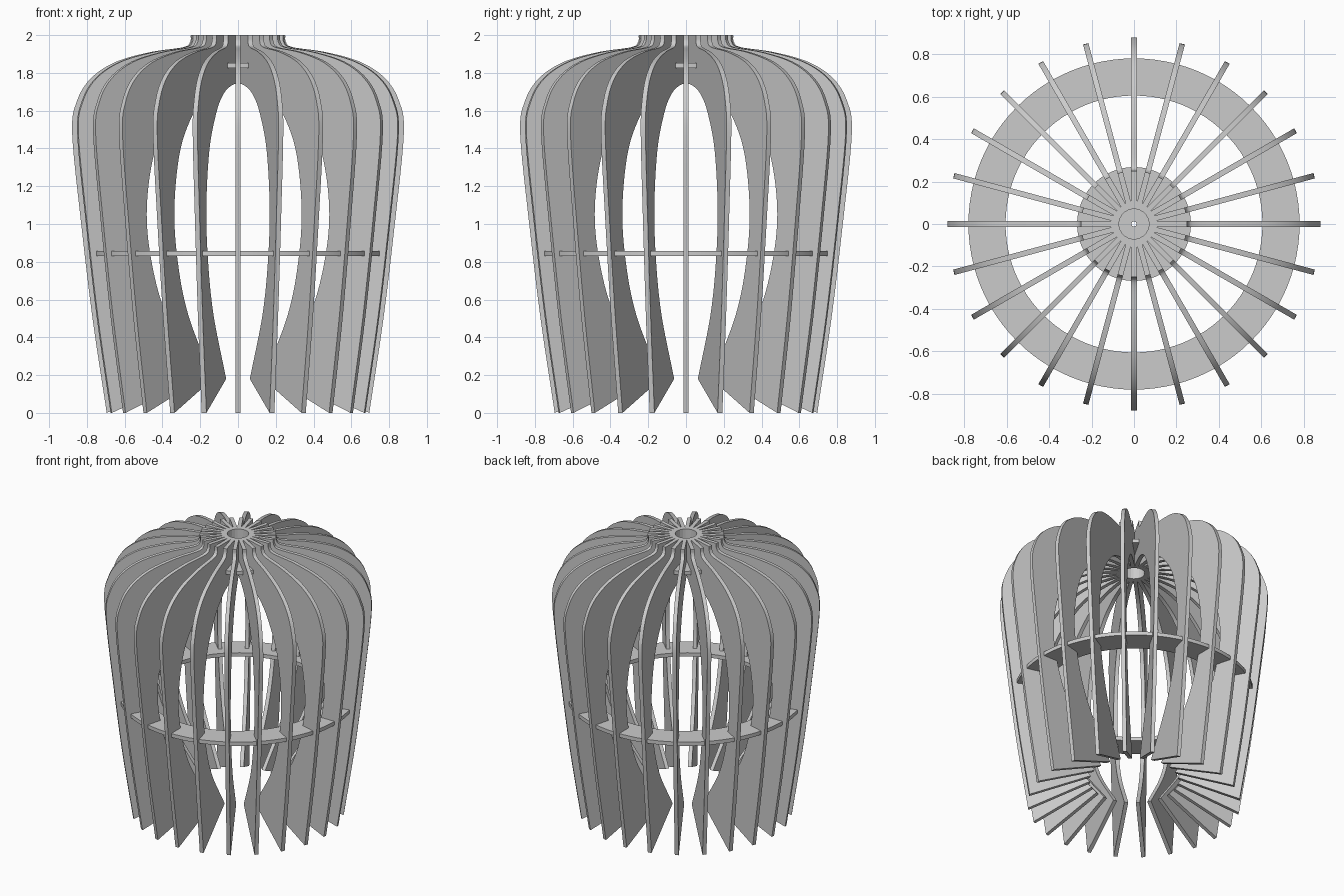
import bpy, bmesh, math
from mathutils import Vector

cube = bpy.data.objects.get("Cube")
if cube:
    bpy.data.objects.remove(cube, do_unlink=True)

FINS = 24
THICK = 0.026

# Single flat material
grey = bpy.data.materials.new("light_grey")
grey.use_nodes = True
colour = (0.6, 0.6, 0.6, 1)
grey.diffuse_color = colour
grey.node_tree.nodes["Principled BSDF"].inputs["Base Color"].default_value = colour


def smooth_path(points, steps=6):
    """Catmull-Rom curve through the given (radius, height) points."""
    p = [Vector(q) for q in points]
    p = [2 * p[0] - p[1]] + p + [2 * p[-1] - p[-2]]
    out = []
    for a, b, c, d in zip(p, p[1:], p[2:], p[3:]):
        for i in range(steps):
            t = i / steps
            out.append(0.5 * (2 * b + (c - a) * t + (2 * a - 5 * b + 4 * c - d) * t ** 2
                              + (3 * b - a - 3 * c + d) * t ** 3))
    return out + [p[-2]]


def finish(name, bm):
    bmesh.ops.recalc_face_normals(bm, faces=bm.faces)
    mesh = bpy.data.meshes.new(name)
    bm.to_mesh(mesh)
    bm.free()
    mesh.materials.append(grey)
    obj = bpy.data.objects.new(name, mesh)
    bpy.context.collection.objects.link(obj)
    bpy.ops.object.select_all(action='DESELECT')
    obj.select_set(True)
    bpy.context.view_layer.objects.active = obj
    bpy.ops.object.shade_smooth_by_angle(angle=math.radians(30))
    return obj


def flat_ring(name, inner, outer, low, high, sides=96):
    """Flat annulus spun from a rectangular section."""
    bm = bmesh.new()
    section = [(inner, low), (outer, low), (outer, high), (inner, high)]
    loops = []
    for i in range(sides):
        a = math.tau * i / sides
        loops.append([bm.verts.new((r * math.cos(a), r * math.sin(a), z)) for r, z in section])
    for i, here in enumerate(loops):
        there = loops[(i + 1) % sides]
        for j in range(4):
            k = (j + 1) % 4
            bm.faces.new((here[j], there[j], there[k], here[k]))
    return finish(name, bm)


# Fin outline: outer edge, neck, hub bore, then the inner arch down to the tip
outer = smooth_path([(0.695, 0), (0.77, 0.5), (0.83, 1.0), (0.878, 1.48), (0.853, 1.65),
                     (0.78, 1.77), (0.65, 1.857), (0.465, 1.91), (0.29, 1.936),
                     (0.254, 1.963), (0.25, 2.0)])
arch = smooth_path([(0.07, 1.745), (0.2, 1.73), (0.34, 1.69), (0.48, 1.6), (0.63, 1.4),
                    (0.695, 1.1), (0.665, 0.82), (0.55, 0.52), (0.29, 0.18)])
outline = outer + [Vector((0.07, 2.0))] + arch

bm = bmesh.new()
face = bm.faces.new([bm.verts.new((p.x, -THICK / 2, p.y)) for p in outline])
side = bmesh.ops.extrude_face_region(bm, geom=[face])
bmesh.ops.translate(bm, vec=(0, THICK, 0),
                    verts=[g for g in side["geom"] if isinstance(g, bmesh.types.BMVert)])
fin = finish("fin_01", bm)

# Repeat the fin around the vertical axis
for i in range(1, FINS):
    copy = bpy.data.objects.new(f"fin_{i + 1:02d}", fin.data)
    copy.rotation_euler.z = math.tau * i / FINS
    bpy.context.collection.objects.link(copy)

# Rings that hold the fins together
flat_ring("middle_ring", 0.605, 0.78, 0.83, 0.857)
flat_ring("hub_disc", 0.012, 0.268, 1.825, 1.852)
